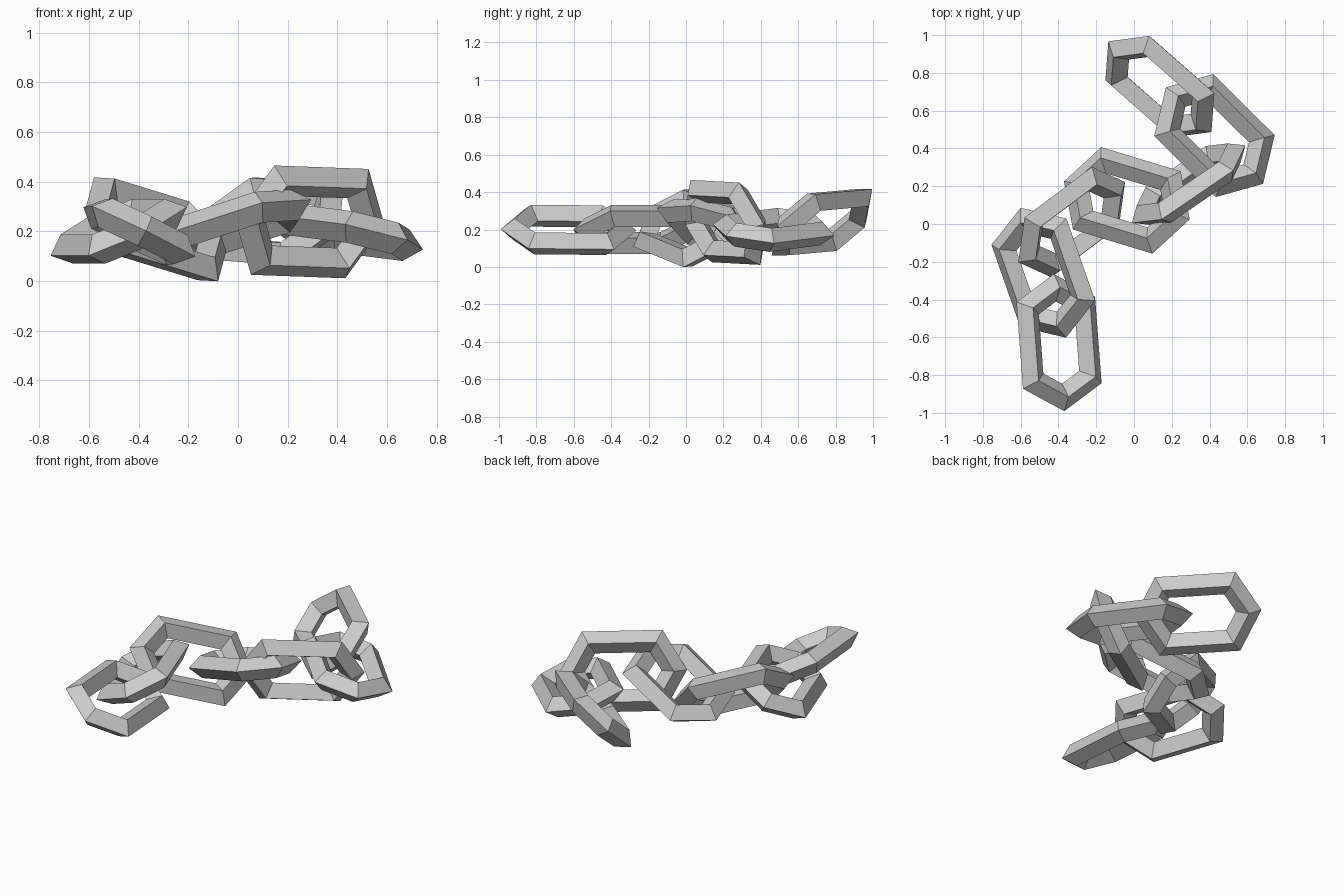
import bpy, math
from mathutils import Vector, Matrix

if "Cube" in bpy.data.objects:
    bpy.data.objects.remove(bpy.data.objects["Cube"])

# Link proportions: hexagonal ring with a diamond section, stretched lengthwise
STRETCH, RING_R, RADIAL, THICK = 0.096, 0.195, 0.073, 0.065


def make_link_mesh():
    section = [(RADIAL, 0), (0, THICK), (-RADIAL, 0), (0, -THICK)]
    shift = [1, 1, -1, -1, -1, 1]
    verts, faces = [], []
    for k in range(6):
        ang = k * math.pi / 3
        for dr, dz in section:
            r = RING_R + dr
            verts.append((r * math.cos(ang) + shift[k] * STRETCH,
                          r * math.sin(ang), dz))
    for k in range(6):
        for s in range(4):
            a, b = k * 4, ((k + 1) % 6) * 4
            t = (s + 1) % 4
            faces.append((a + s, b + s, b + t, a + t))
    mesh = bpy.data.meshes.new("chain_link")
    mesh.from_pydata(verts, [], faces)
    mesh.update()
    return mesh


# Each link: centre, long direction, width direction
LINKS = [
    ((-0.397, -0.628, 0.198), (-0.076, 1, -0.01), (0.90, 0.07, -0.44)),
    ((-0.480, -0.258, 0.200), (0.33, -0.944, 0), (0.85, 0.30, 0.42)),
    ((-0.330, 0.010, 0.208), (0.78, 0.585, -0.24), (-0.43, 0.57, 0.69)),
    ((-0.038, 0.125, 0.220), (0.957, -0.29, 0.31), (0.29, 0.957, -0.13)),
    ((0.289, 0.211, 0.238), (0.82, 0.56, -0.03), (0.24, -0.22, 0.947)),
    ((0.426, 0.468, 0.198), (0.71, -0.705, -0.09), (0.69, 0.69, -0.22)),
    ((0.137, 0.727, 0.239), (0.75, -0.66, -0.06), (0.46, 0.53, 0.70)),
]

link_mesh = make_link_mesh()
for i, (centre, long_dir, width_dir) in enumerate(LINKS):
    a = Vector(long_dir).normalized()
    w = Vector(width_dir)
    w = (w - a * w.dot(a)).normalized()
    n = a.cross(w)
    link = bpy.data.objects.new(f"chain_link_{i + 1}", link_mesh)
    rot = Matrix((a, w, n)).transposed().to_4x4()
    link.matrix_world = Matrix.Translation(centre) @ rot
    bpy.context.collection.objects.link(link)
